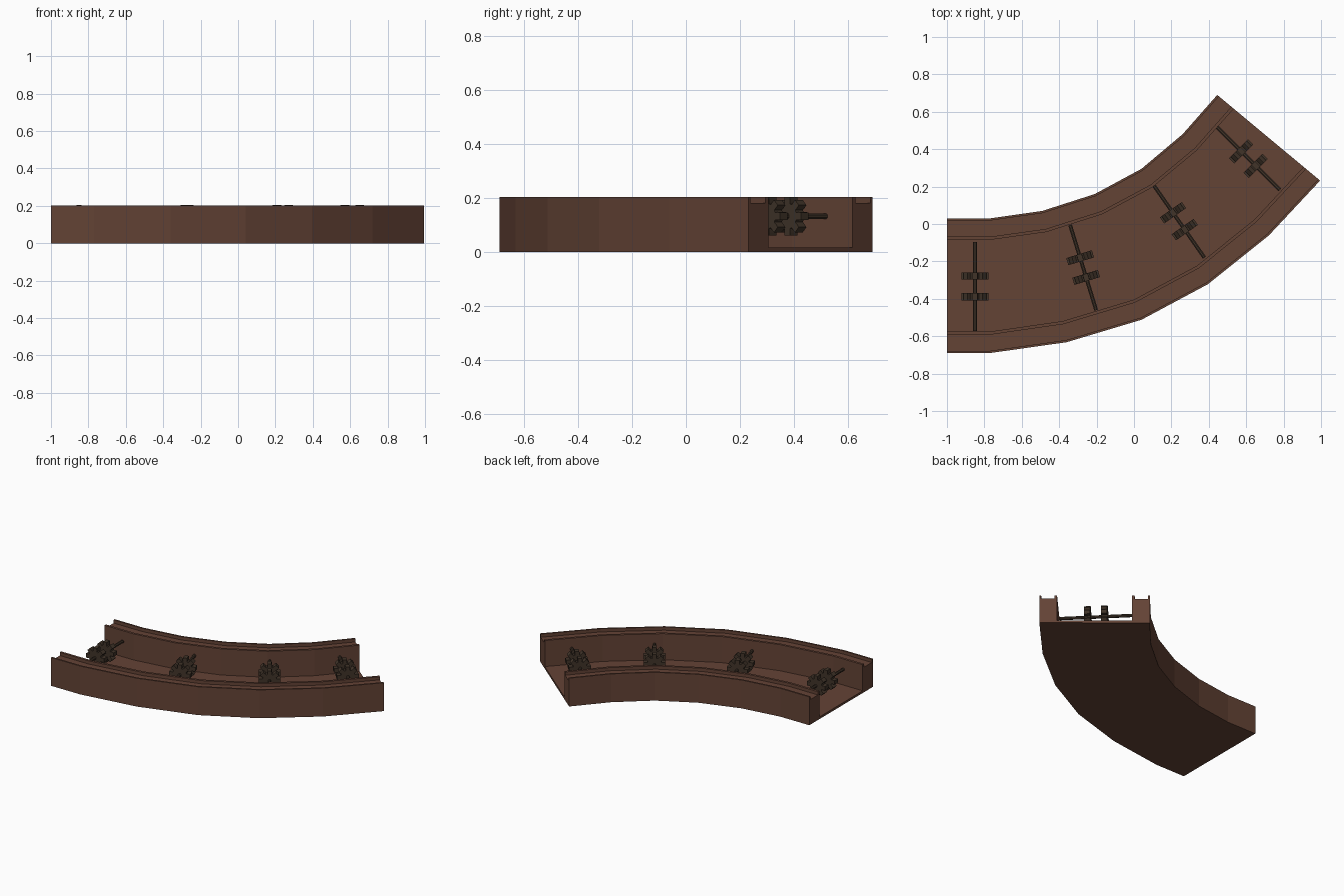
import bpy, bmesh, math
from mathutils import Vector, Matrix

if "Cube" in bpy.data.objects:
    bpy.data.objects.remove(bpy.data.objects["Cube"])


def material(name, color):
    m = bpy.data.materials.new(name)
    m.diffuse_color = (*color, 1)
    m.use_nodes = True
    m.node_tree.nodes["Principled BSDF"].inputs["Base Color"].default_value = m.diffuse_color
    return m


brown = material("rust_brown", (0.127, 0.056, 0.036))
dark = material("dark_iron", (0.052, 0.034, 0.022))


def finish(bm, name, mat):
    bmesh.ops.recalc_face_normals(bm, faces=bm.faces)
    me = bpy.data.meshes.new(name)
    bm.to_mesh(me)
    bm.free()
    me.materials.append(mat)
    ob = bpy.data.objects.new(name, me)
    bpy.context.collection.objects.link(ob)
    return ob


def loft(name, rings, mat):
    """Join closed rings of points and cap both ends."""
    bm = bmesh.new()
    loops = [[bm.verts.new(p) for p in r] for r in rings]
    n = len(loops[0])
    for a, b in zip(loops, loops[1:]):
        for i in range(n):
            j = (i + 1) % n
            bm.faces.new((a[i], a[j], b[j], b[i]))
    bm.faces.new(loops[0])
    bm.faces.new(loops[-1])
    return finish(bm, name, mat)


# Curved trough: U profile with grooved wall tops, swept between two edges
back_edge = [(-1, .03), (-.77, .03), (-.49, .07), (-.21, .16),
             (.04, .295), (.26, .48), (.445, .69)]
front_edge = [(-1, -.69), (-.77, -.69), (-.36, -.632), (.04, -.512),
              (.395, -.322), (.72, -.062), (.995, .232)]
half = [(0, 0), (0, .203), (.012, .203), (.012, .18),
        (.098, .18), (.098, .203), (.115, .203), (.115, .016)]
rings = []
for b, f in zip(back_edge, front_edge):
    b, f = Vector(b), Vector(f)
    width = (f - b).length
    d = (f - b) / width
    profile = half + [(width - t, z) for t, z in reversed(half)]
    rings.append([(*(b + d * t), z) for t, z in profile])
loft("curved_trough", rings, brown)

# Axles with pairs of toothed wheels
AXLE_Z, TEETH = .132, 8
gear = []
for k in range(TEETH):
    for r, a in ((.048, -.30), (.062, -.24), (.073, -.19),
                 (.073, .19), (.062, .24), (.048, .30)):
        ang = 2 * math.pi * k / TEETH + a
        gear.append((r * math.sin(ang), r * math.cos(ang)))
rod = [(.011 * math.cos(math.pi * (k + .5) / 4),
        .011 * math.sin(math.pi * (k + .5) / 4)) for k in range(8)]


def disc(name, section, y0, y1, frame):
    ob = loft(name, [[(x, y, z) for x, z in section] for y in (y0, y1)], dark)
    ob.matrix_world = frame


stations = [(-.85, -.333, 0), (-.272, -.233, 17), (.24, .015, 35), (.612, .35, 45)]
for i, (x, y, turn) in enumerate(stations, 1):
    frame = Matrix.Translation((x, y, AXLE_Z)) @ Matrix.Rotation(math.radians(turn), 4, 'Z')
    disc(f"axle_{i}", rod, -.238, .238, frame)
    for side, c in (("front", -.055), ("back", .055)):
        disc(f"toothed_wheel_{side}_{i}", gear, c - .02, c + .02, frame)
